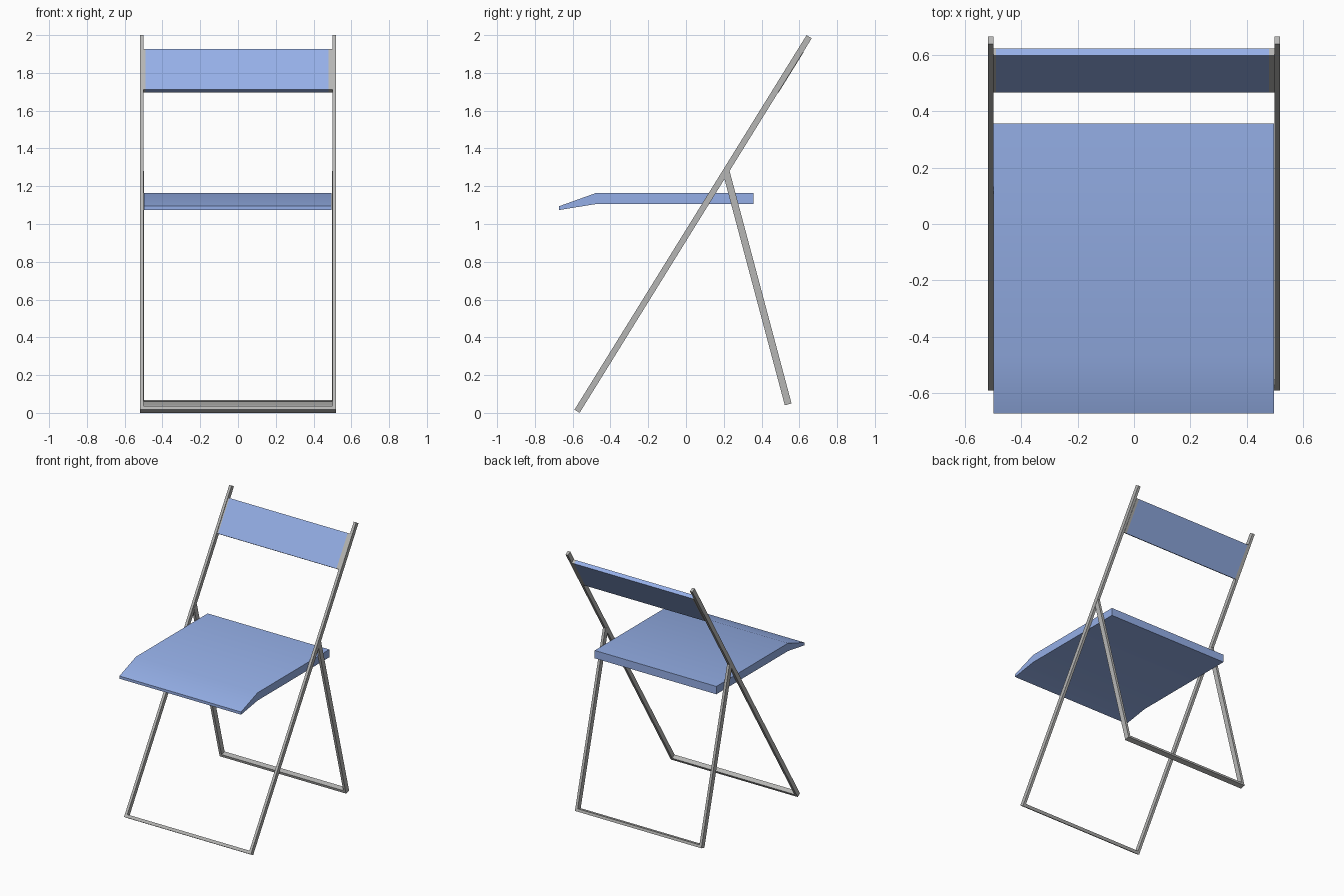
import bpy, bmesh
from mathutils import Vector

if "Cube" in bpy.data.objects:
    bpy.data.objects.remove(bpy.data.objects["Cube"])


def material(name, rgb):
    m = bpy.data.materials.new(name)
    m.diffuse_color = (*rgb, 1)
    m.use_nodes = True
    m.node_tree.nodes["Principled BSDF"].inputs["Base Color"].default_value = m.diffuse_color
    return m


blue = material("soft blue", (0.30, 0.43, 0.80))
grey = material("metal grey", (0.47, 0.47, 0.46))


def extrude(name, profile, x0, x1, mat):
    """Extrude a (y, z) side profile from x0 to x1."""
    bm = bmesh.new()
    a = [bm.verts.new((x0, y, z)) for y, z in profile]
    b = [bm.verts.new((x1, y, z)) for y, z in profile]
    n = len(a)
    bm.faces.new(a)
    bm.faces.new(b)
    for i in range(n):
        j = (i + 1) % n
        bm.faces.new((a[i], a[j], b[j], b[i]))
    bmesh.ops.recalc_face_normals(bm, faces=bm.faces)
    me = bpy.data.meshes.new(name)
    bm.to_mesh(me)
    bm.free()
    me.materials.append(mat)
    ob = bpy.data.objects.new(name, me)
    bpy.context.collection.objects.link(ob)
    return ob


def bar(p, q, width):
    """Side profile of a square-cut bar running from p to q."""
    p, q = Vector(p), Vector(q)
    d = (q - p).normalized()
    w = Vector((-d.y, d.x)) * width / 2
    return [p + w, p - w, q - w, q + w]


def along(p, q, z):
    """Point on the line p-q at height z."""
    t = (z - p[1]) / (q[1] - p[1])
    return (p[0] + t * (q[0] - p[0]), z)


# Leg axes in (y, z)
F0, F1 = (-0.577, 0.0085), (0.652, 1.9915)
R0, R1 = (0.541, 0.045), (0.213, 1.275)

# Side legs on both sides
for side, s in (("left", -1), ("right", 1)):
    extrude("front_leg_" + side, bar(F0, F1, 0.032), s * 0.499, s * 0.518, grey)
    extrude("rear_leg_" + side, bar(R0, R1, 0.037), s * 0.4975, s * 0.5165, grey)

# Floor crossbars joining each pair of legs
extrude("front_crossbar", bar(F0, along(F0, F1, 0.027), 0.032), -0.499, 0.499, grey)
extrude("rear_crossbar", bar(R0, along(R0, R1, 0.064), 0.037), -0.4975, 0.4975, grey)

# Backrest panel with metal end brackets
back = bar(along(F0, F1, 1.705), along(F0, F1, 1.918), 0.030)
back = [v + Vector((0.004, 0)) for v in back]
extrude("backrest", back, -0.489, 0.478, blue)
extrude("backrest_bracket_left", back, -0.499, -0.489, grey)
extrude("backrest_bracket_right", back, 0.478, 0.499, grey)

# Seat with drooping front lip
seat = extrude("seat", [(-0.672, 1.094), (-0.48, 1.163), (0.357, 1.163),
                        (0.357, 1.105), (-0.48, 1.105), (-0.672, 1.074)],
               -0.498, 0.496, blue)
bpy.context.view_layer.objects.active = seat
seat.select_set(True)
bpy.ops.object.shade_smooth_by_angle()
